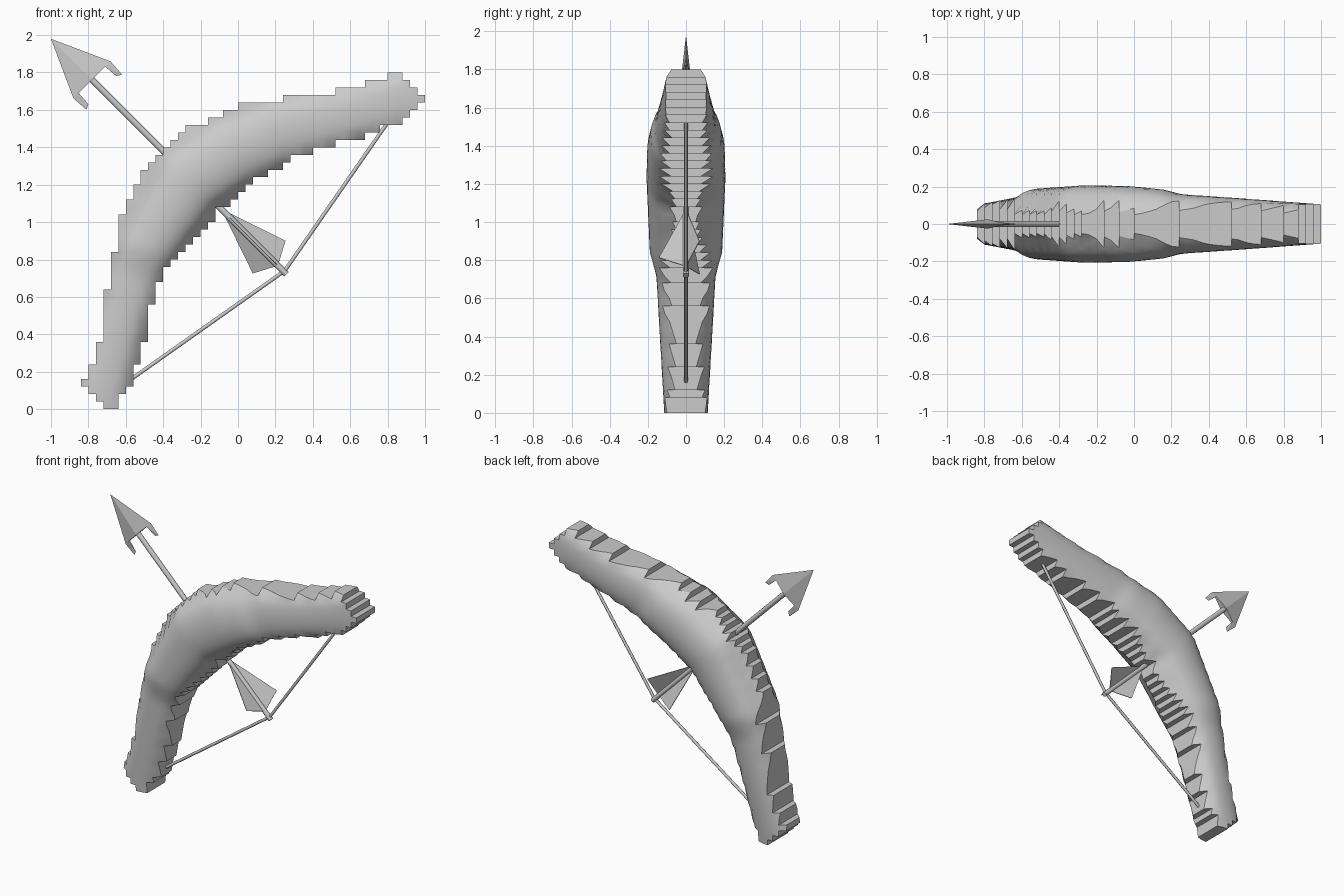
import bpy, bmesh, math
from mathutils import Vector

cube = bpy.data.objects.get("Cube")
if cube:
    bpy.data.objects.remove(cube, do_unlink=True)

grey = bpy.data.materials.new("plain_grey")
grey.use_nodes = True
colour = (0.6, 0.6, 0.6, 1)
grey.diffuse_color = colour
grey.node_tree.nodes["Principled BSDF"].inputs["Base Color"].default_value = colour


def finish(name, bm):
    bmesh.ops.recalc_face_normals(bm, faces=bm.faces)
    mesh = bpy.data.meshes.new(name)
    bm.to_mesh(mesh)
    bm.free()
    mesh.materials.append(grey)
    obj = bpy.data.objects.new(name, mesh)
    bpy.context.collection.objects.link(obj)
    return obj


def hull(bm, points):
    verts = [bm.verts.new(p) for p in points]
    bmesh.ops.convex_hull(bm, input=verts)


def rod(name, a, b, radius, sides=10):
    a, b = Vector(a), Vector(b)
    bm = bmesh.new()
    bmesh.ops.create_cone(bm, cap_ends=True, segments=sides, radius1=radius,
                          radius2=radius, depth=(b - a).length)
    turn = (b - a).to_track_quat('Z', 'Y').to_matrix()
    bmesh.ops.rotate(bm, matrix=turn, verts=bm.verts)
    bmesh.ops.translate(bm, vec=(a + b) / 2, verts=bm.verts)
    for f in bm.faces:
        f.smooth = len(f.verts) == 4
    return finish(name, bm)


def sample(points, x):
    for (x0, z0), (x1, z1) in zip(points, points[1:]):
        if x <= x1:
            return z0 + (z1 - z0) * (x - x0) / (x1 - x0)
    return points[-1][1]


# Bow limb: stepped outline (column, height in cells), swollen front and back
CELL, LEFT, COLUMNS = 0.04, -0.84, 46
TOP = [(0, 4), (1, 6), (2, 9), (3, 16), (5, 26), (8, 32), (14, 38), (16, 38.4),
       (20, 40.4), (27, 41.6), (34, 42.6), (38, 43.6), (42, 45), (45, 42)]
BOTTOM = [(0, 3), (3, 0), (4, 0), (6, 3), (8, 9), (9, 14), (10, 17), (11, 18.6),
          (14, 22), (18, 26.6), (23, 30.6), (28, 33.6), (33, 35.4),
          (38, 36.6), (42, 38.4), (45, 41)]
# Centre line: x, z, half width, half depth
SPINE = [(-.74, .02, .11, .115), (-.62, .45, .12, .14), (-.55, .72, .14, .155),
         (-.5, .85, .16, .19), (-.26, 1.23, .2, .207), (-.03, 1.38, .2, .203),
         (.15, 1.45, .18, .185), (.24, 1.49, .17, .16), (.6, 1.58, .14, .135),
         (1, 1.69, .12, .105)]


def half_depth(x, z):
    best = None
    for p, q in zip(SPINE, SPINE[1:]):
        a, b, v = Vector(p[:2]), Vector(q[:2]), Vector((x, z))
        t = max(0, min(1, (v - a).dot(b - a) / (b - a).length_squared))
        r = (a.lerp(b, t) - v).length
        if best is None or r < best[0]:
            best = (r, p[2] + (q[2] - p[2]) * t, p[3] + (q[3] - p[3]) * t)
    r, width, depth = best
    rim = 0.09
    if r > width:
        return max(0.05, rim - (r - width))
    return rim + (depth - rim) * math.sqrt(1 - (r / width) ** 2)


cells = {(i, k) for i in range(COLUMNS)
         for k in range(round(sample(BOTTOM, i)), round(sample(TOP, i)))}
bm = bmesh.new()
grid = {}


def corner(i, k, side):
    if (i, k, side) not in grid:
        x, z = LEFT + i * CELL, k * CELL
        grid[i, k, side] = bm.verts.new((x, side * half_depth(x, z), z))
    return grid[i, k, side]


for i, k in cells:
    ring = [(i, k), (i + 1, k), (i + 1, k + 1), (i, k + 1)]
    for side in (-1, 1):
        bm.faces.new([corner(*c, side) for c in ring[::-side]]).smooth = True
    # Flat stepped rim wherever a neighbour is missing
    for n, (di, dk) in enumerate([(0, -1), (1, 0), (0, 1), (-1, 0)]):
        if (i + di, k + dk) not in cells:
            a, b = ring[n], ring[(n + 1) % 4]
            bm.faces.new([corner(*a, -1), corner(*a, 1), corner(*b, 1), corner(*b, -1)])
finish("bow_limb", bm)

# Arrow frame: u runs back from the tip, v across, y through
TIP = Vector((-1, 0, 1.98))
BACK = Vector((1, 0, -1)).normalized()
ACROSS = Vector((1, 0, 1)).normalized()


def arrow(u, v, y=0):
    return TIP + BACK * u + ACROSS * v + Vector((0, y, 0))


rod("arrow_shaft", arrow(0.28, 0), arrow(1.78, 0), 0.017)

# Arrow head with two swept barbs
bm = bmesh.new()
hull(bm, [arrow(0, 0), arrow(.31, .14), arrow(.31, -.14),
          arrow(.31, 0, .025), arrow(.31, 0, -.025)])
for s in (-1, 1):
    hull(bm, [arrow(.31, .14 * s), arrow(.403, .134 * s), arrow(.389, .106 * s),
              arrow(.31, .1 * s, .008), arrow(.31, .1 * s, -.008)])
finish("arrow_head", bm)

# Three thin vanes around the shaft
bm = bmesh.new()
for degrees in (30, 150, 270):
    c, s = math.cos(math.radians(degrees)), math.sin(math.radians(degrees))
    hull(bm, [arrow(u, r * c - t * s, r * s + t * c) for t in (-.002, .002)
              for u, r in ((1.29, 0), (1.65, .142), (1.715, 0))])
finish("arrow_vanes", bm)

# Drawn bowstring
nock = (0.25, 0, 0.74)
rod("string_upper", nock, (0.84, 0, 1.59), 0.01, 8)
rod("string_lower", nock, (-0.6, 0, 0.14), 0.01, 8)
